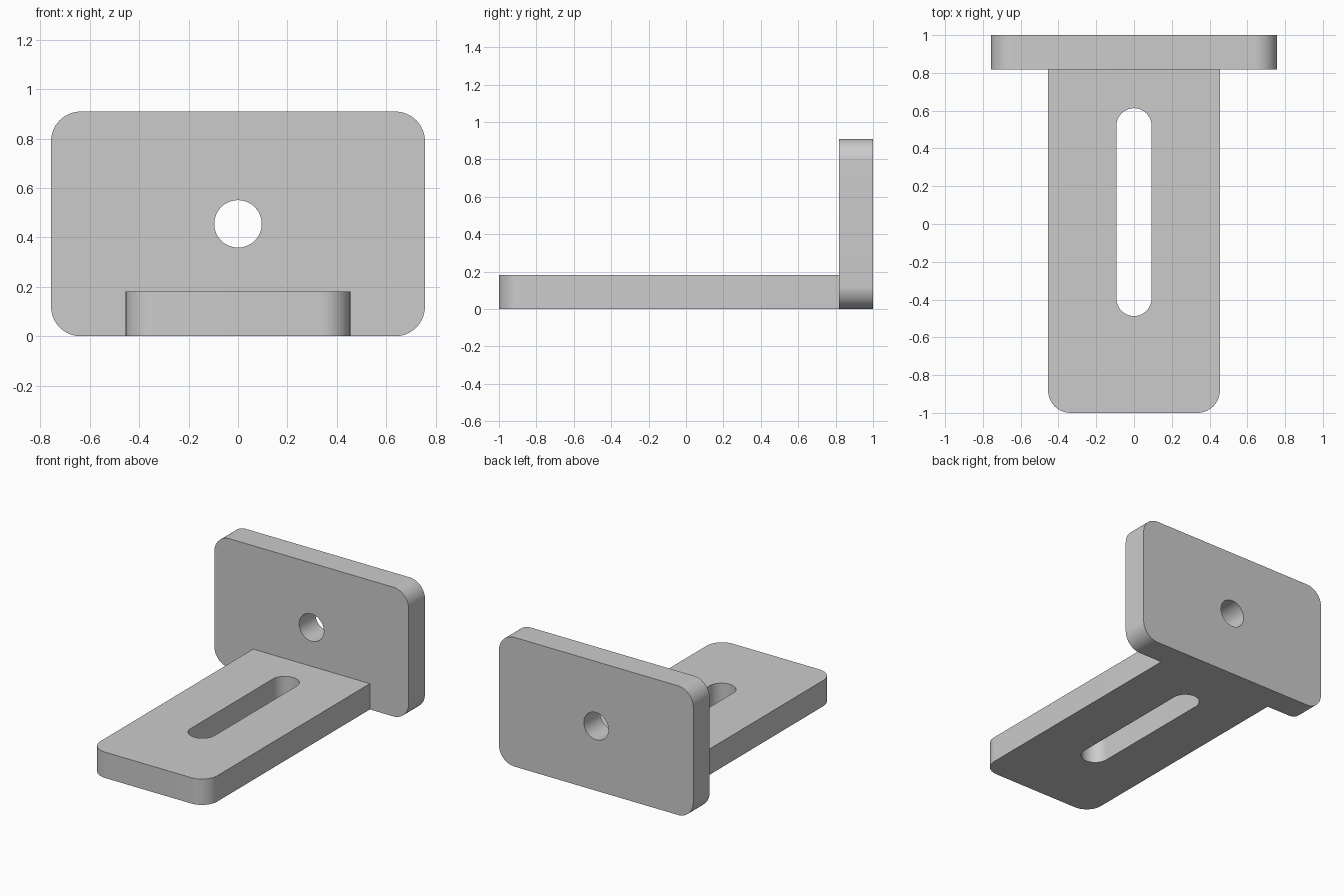
import bpy
import bmesh
from math import sin, cos, pi, radians

default = bpy.data.objects.get("Cube")
if default:
    bpy.data.objects.remove(default, do_unlink=True)

GREY = (0.6, 0.6, 0.6, 1.0)
grey = bpy.data.materials.new("plain grey")
grey.use_nodes = True
grey.diffuse_color = GREY
grey.node_tree.nodes["Principled BSDF"].inputs["Base Color"].default_value = GREY

THICK = 0.182
CORNER = 0.12
STEPS = 16


def rounded_outline(x0, x1, y0, y1, front_r, back_r):
    """Counter-clockwise rectangle with rounded low-y and high-y corners."""
    corners = [(x1, y1, -1, -1, back_r), (x0, y1, 1, -1, back_r),
               (x0, y0, 1, 1, front_r), (x1, y0, -1, 1, front_r)]
    points = []
    for i, (x, y, sx, sy, r) in enumerate(corners):
        steps = STEPS if r else 0
        for k in range(steps + 1):
            a = (i + k / STEPS) * pi / 2
            if r:
                points.append((x + sx * r + r * cos(a), y + sy * r + r * sin(a)))
            else:
                points.append((x, y))
    return points


def plate(name, loops):
    """Fill the outer loop minus its openings, then extrude to thickness."""
    bm = bmesh.new()
    for loop in loops:
        verts = [bm.verts.new((x, y, 0)) for x, y in loop]
        for a, b in zip(verts, verts[1:] + verts[:1]):
            bm.edges.new((a, b))
    bmesh.ops.remove_doubles(bm, verts=bm.verts[:], dist=1e-5)
    bmesh.ops.triangle_fill(bm, edges=bm.edges[:], use_beauty=True)
    result = bmesh.ops.extrude_face_region(bm, geom=bm.faces[:], use_keep_orig=True)
    top = [g for g in result["geom"] if isinstance(g, bmesh.types.BMVert)]
    bmesh.ops.translate(bm, verts=top, vec=(0, 0, THICK))
    bmesh.ops.recalc_face_normals(bm, faces=bm.faces[:])
    mesh = bpy.data.meshes.new(name)
    bm.to_mesh(mesh)
    bm.free()
    mesh.materials.append(grey)
    obj = bpy.data.objects.new(name, mesh)
    bpy.context.collection.objects.link(obj)
    bpy.ops.object.select_all(action="DESELECT")
    obj.select_set(True)
    bpy.context.view_layer.objects.active = obj
    bpy.ops.object.shade_smooth_by_angle(angle=radians(30))
    return obj


# Horizontal foot with a long adjustment slot
SLOT = 0.093
plate("slotted_base", [
    rounded_outline(-0.455, 0.455, -1, 1 - THICK, CORNER, 0),
    rounded_outline(-SLOT, SLOT, -0.487, 0.613, SLOT, SLOT)])

# Upright plate with a round bolt hole
HOLE = 0.096
MID = 0.455
upright = plate("upright_plate", [
    rounded_outline(-0.757, 0.757, 0, 2 * MID, CORNER, CORNER),
    rounded_outline(-HOLE, HOLE, MID - HOLE, MID + HOLE, HOLE, HOLE)])
upright.rotation_euler.x = pi / 2
upright.location.y = 1
